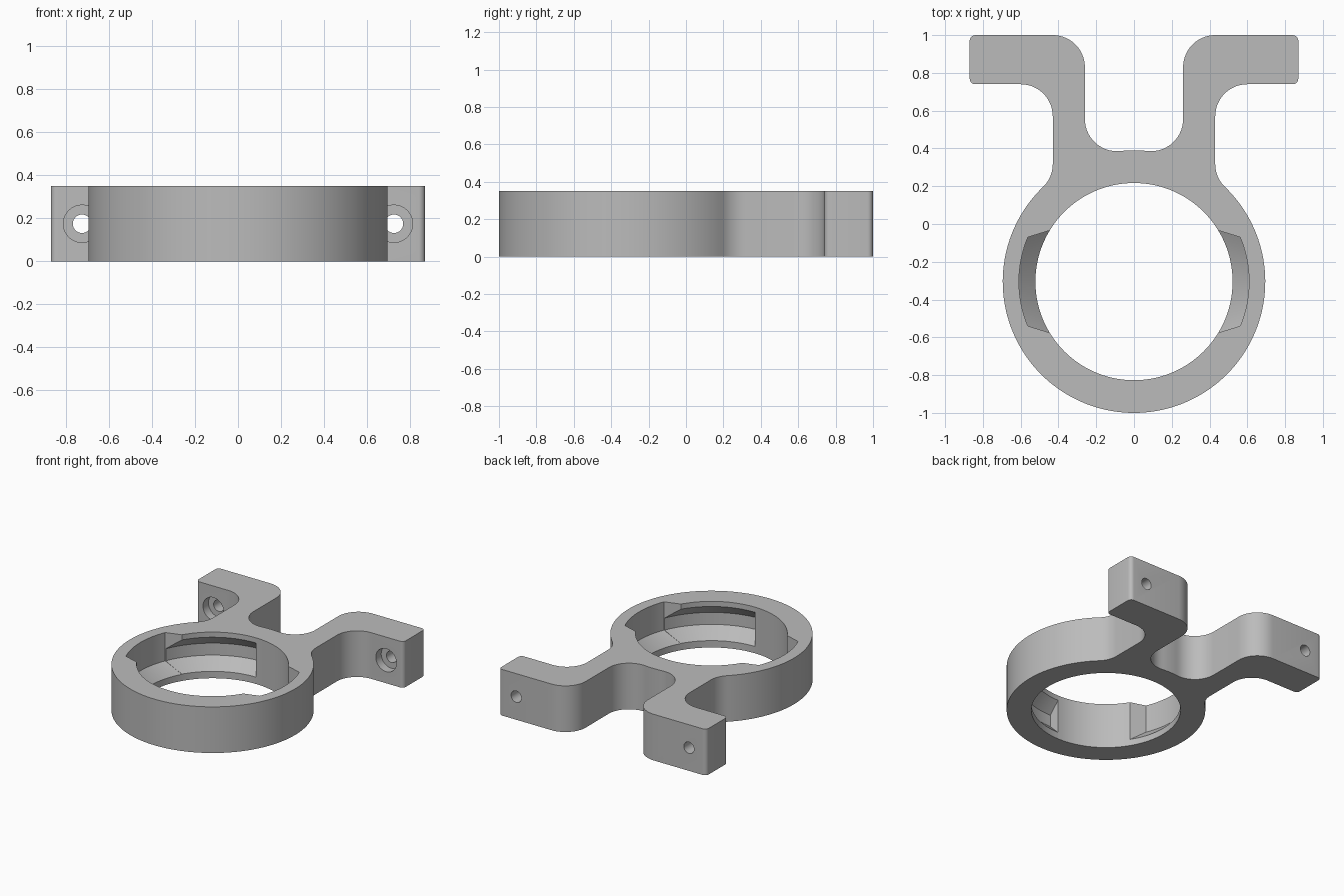
import bpy
import bmesh
from math import sin, cos, radians, hypot, atan2, degrees
from mathutils import Vector, Matrix

HEIGHT = 0.35
CY = -0.305                     # ring centre on y
R_OUT, R_IN = 0.695, 0.522
FIL = 0.17                      # large fillet radius
ARM_IN, ARM_OUT, TIP = 0.26, 0.43, 0.87
FOOT = 0.74                     # front of the mounting feet
HOLE_X, HOLE_Z = 0.725, 0.175

old = bpy.data.objects.get("Cube")
if old:
    bpy.data.objects.remove(old, do_unlink=True)

grey = bpy.data.materials.new("plain grey")
grey.use_nodes = True
colour = (0.5, 0.5, 0.5, 1)
grey.diffuse_color = colour
grey.node_tree.nodes["Principled BSDF"].inputs["Base Color"].default_value = colour


def arc(cx, cy, r, a0, a1, n):
    """Points along an arc, angles in degrees."""
    angles = [radians(a0 + (a1 - a0) * i / n) for i in range(n + 1)]
    return [(cx + r * cos(a), cy + r * sin(a)) for a in angles]


def to_object(name, bm):
    bmesh.ops.recalc_face_normals(bm, faces=bm.faces)
    mesh = bpy.data.meshes.new(name)
    bm.to_mesh(mesh)
    bm.free()
    mesh.materials.append(grey)
    obj = bpy.data.objects.new(name, mesh)
    bpy.context.scene.collection.objects.link(obj)
    return obj


def prism(name, points, z0, z1):
    bm = bmesh.new()
    face = bm.faces.new([bm.verts.new((x, y, z0)) for x, y in points])
    out = bmesh.ops.extrude_face_region(bm, geom=[face])
    verts = [v for v in out["geom"] if isinstance(v, bmesh.types.BMVert)]
    bmesh.ops.translate(bm, verts=verts, vec=(0, 0, z1 - z0))
    return to_object(name, bm)


def sweep(name, profile, span, turn, n=26):
    """Sweep an (r, z) profile round the ring; span(r) gives its end angles."""
    bm = bmesh.new()
    rows = []
    for i in range(n + 1):
        row = []
        for r, z in profile:
            a0, a1 = span(r)
            a = radians(a0 + (a1 - a0) * i / n + turn)
            row.append(bm.verts.new((r * cos(a), CY + r * sin(a), z)))
        rows.append(row)
    count = len(profile)
    for p, q in zip(rows, rows[1:]):
        for k in range(count):
            m = (k + 1) % count
            bm.faces.new((p[k], p[m], q[m], q[k]))
    bm.faces.new(rows[0])
    bm.faces.new(rows[-1])
    return to_object(name, bm)


def rod(name, x, y0, y1, r):
    """Cylinder along y."""
    bm = bmesh.new()
    place = Matrix.Translation((x, (y0 + y1) / 2, HOLE_Z)) @ Matrix.Rotation(radians(90), 4, 'X')
    bmesh.ops.create_cone(bm, cap_ends=True, segments=40, radius1=r, radius2=r,
                          depth=y1 - y0, matrix=place)
    return to_object(name, bm)


# Half outline of the bracket, from ring bottom round the +x side to the web
reach = R_OUT + FIL
out_x, web_x = ARM_OUT + FIL, ARM_IN - FIL
out_dy = (reach ** 2 - out_x ** 2) ** 0.5
web_dy = (reach ** 2 - web_x ** 2) ** 0.5
out_a = degrees(atan2(out_dy, out_x))
web_a = degrees(atan2(web_dy, web_x))
corner = 0.03
half = arc(0, CY, R_OUT, -90, out_a, 60)
half += arc(out_x, CY + out_dy, FIL, out_a + 180, 180, 10)[1:]
half += arc(out_x, FOOT - FIL, FIL, 180, 90, 14)
half += arc(TIP - corner, FOOT + corner, corner, -90, 0, 6)
half += arc(TIP - corner, 1 - corner, corner, 0, 90, 6)
half += arc(ARM_IN + FIL, 1 - FIL, FIL, 90, 180, 14)
half += arc(web_x, CY + web_dy, FIL, 0, web_a - 180, 14)
half += arc(0, CY, R_OUT, web_a, 90, 4)[1:]
mirrored = [(-x, y) for x, y in reversed(half[1:-1])]
bracket = prism("ring_bracket", half + mirrored, 0, HEIGHT)

# Central bore
cutters = [prism("bore_cutter", arc(0, CY, R_IN, 0, 357, 119), -0.1, HEIGHT + 0.1)]

# Bayonet entry notches and locking grooves, repeated half a turn apart
deep, inside = 0.609, 0.5


def notch_span(r):
    h = 22.6 + (0.61 - r) * 105
    return 180 - h, 180 + h


notch = [(inside, 0.026), (deep, 0.135), (deep, 0.45), (inside, 0.45)]
groove = [(inside, 0.03), (deep - 0.003, 0.136), (deep - 0.003, 0.227), (inside, 0.333)]
for turn in (0, 180):
    cutters.append(sweep("notch_cutter", notch, notch_span, turn))
    cutters.append(sweep("groove_cutter", groove, lambda r: (90, 163), turn))

# Screw holes with counterbores on the front of each foot
for side in (-1, 1):
    cutters.append(rod("screw_hole_cutter", side * HOLE_X, 0.6, 1.1, 0.043))
    cutters.append(rod("counterbore_cutter", side * HOLE_X, 0.66, FOOT + 0.065, 0.087))

bpy.ops.object.select_all(action='DESELECT')
bpy.context.view_layer.objects.active = bracket
bracket.select_set(True)
for cutter in cutters:
    cutter.hide_render = True
    mod = bracket.modifiers.new("cut", 'BOOLEAN')
    mod.operation = 'DIFFERENCE'
    mod.solver = 'EXACT'
    mod.object = cutter
    bpy.ops.object.modifier_apply(modifier=mod.name)
    bpy.data.objects.remove(cutter, do_unlink=True)

bpy.ops.object.shade_smooth_by_angle(angle=radians(25))
